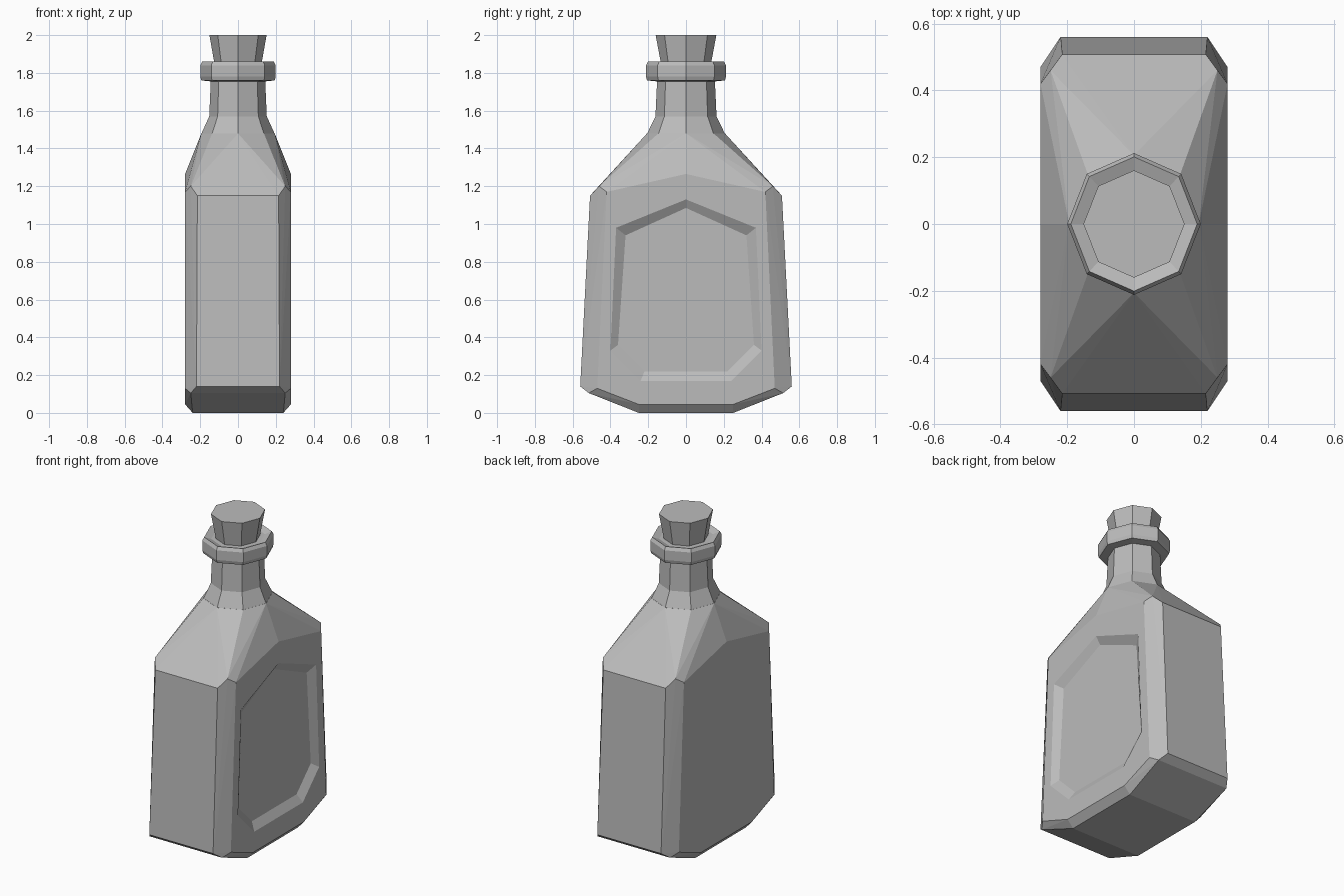
import bpy, bmesh
from math import cos, sin, pi

cube = bpy.data.objects.get("Cube")
if cube:
    bpy.data.objects.remove(cube, do_unlink=True)

grey = bpy.data.materials.new("plain_grey")
grey.use_nodes = True
colour = (0.5, 0.5, 0.5, 1)
grey.diffuse_color = colour
grey.node_tree.nodes["Principled BSDF"].inputs["Base Color"].default_value = colour


def make_object(name, bm):
    bmesh.ops.recalc_face_normals(bm, faces=bm.faces)
    mesh = bpy.data.meshes.new(name)
    bm.to_mesh(mesh)
    bm.free()
    mesh.materials.append(grey)
    obj = bpy.data.objects.new(name, mesh)
    bpy.context.collection.objects.link(obj)
    return obj


def octagon(radius, z):
    return [(radius * 0.97 * cos(i * pi / 4), radius * 1.03 * sin(i * pi / 4), z)
            for i in range(8)]


def loft(name, rings):
    """Join matching rings into a closed solid."""
    bm = bmesh.new()
    loops = [[bm.verts.new(p) for p in ring] for ring in rings]
    for a, b in zip(loops, loops[1:]):
        for i in range(len(a)):
            j = (i + 1) % len(a)
            bm.faces.new((a[i], a[j], b[j], b[i]))
    bm.faces.new(loops[0])
    bm.faces.new(loops[-1])
    return make_object(name, bm)


# Body: faceted flask with chamfered corners and sloping shoulders
corner_points = [
    (0.24, 0.25, 0.0), (0.28, 0.25, 0.045),       # underside
    (0.22, 0.56, 0.14), (0.28, 0.47, 0.13), (0.25, 0.515, 0.105),
    (0.215, 0.508, 1.15), (0.28, 0.42, 1.17), (0.25, 0.46, 1.2),
    (0.28, 0, 1.265),                             # side peak
]
points = {(sx * x, sy * y, z) for x, y, z in corner_points
          for sx in (-1, 1) for sy in (-1, 1)}
bm = bmesh.new()
for p in sorted(points) + octagon(0.2, 1.48):
    bm.verts.new(p)
bmesh.ops.remove_doubles(bm, verts=bm.verts, dist=0.0005)
bmesh.ops.convex_hull(bm, input=bm.verts)
bmesh.ops.dissolve_limit(bm, angle_limit=0.01, verts=bm.verts, edges=bm.edges)
body = make_object("bottle_body", bm)

# Sunken label panel on one broad side
half_outer = [(0.24, 0.17), (0.4, 0.33), (0.37, 0.98)]
half_inner = [(0.22, 0.22), (0.36, 0.36), (0.32, 0.94)]


def panel(half, peak, x):
    right = [(x, y, z) for y, z in half]
    left = [(x, -y, z) for y, z in reversed(half)]
    return right + [(x, 0, peak)] + left


cutter = loft("panel_cutter", [panel(half_inner, 1.085, 0.25),
                               panel(half_outer, 1.13, 0.28),
                               panel(half_outer, 1.13, 0.33)])
cutter.hide_render = True
cutter.hide_viewport = True
cutter.display_type = 'WIRE'
cut = body.modifiers.new("label_panel", 'BOOLEAN')
cut.operation = 'DIFFERENCE'
cut.solver = 'EXACT'
cut.object = cutter

# Neck, lip and stopper
parts = {
    "neck": [(0.2, 1.478), (0.157, 1.57), (0.148, 1.77)],
    "lip": [(0.148, 1.755), (0.2, 1.76), (0.206, 1.78), (0.206, 1.84),
            (0.195, 1.86), (0.155, 1.845)],
    "stopper": [(0.125, 1.83), (0.156, 2.0)],
}
for name, profile in parts.items():
    loft(name, [octagon(r, z) for r, z in profile])
